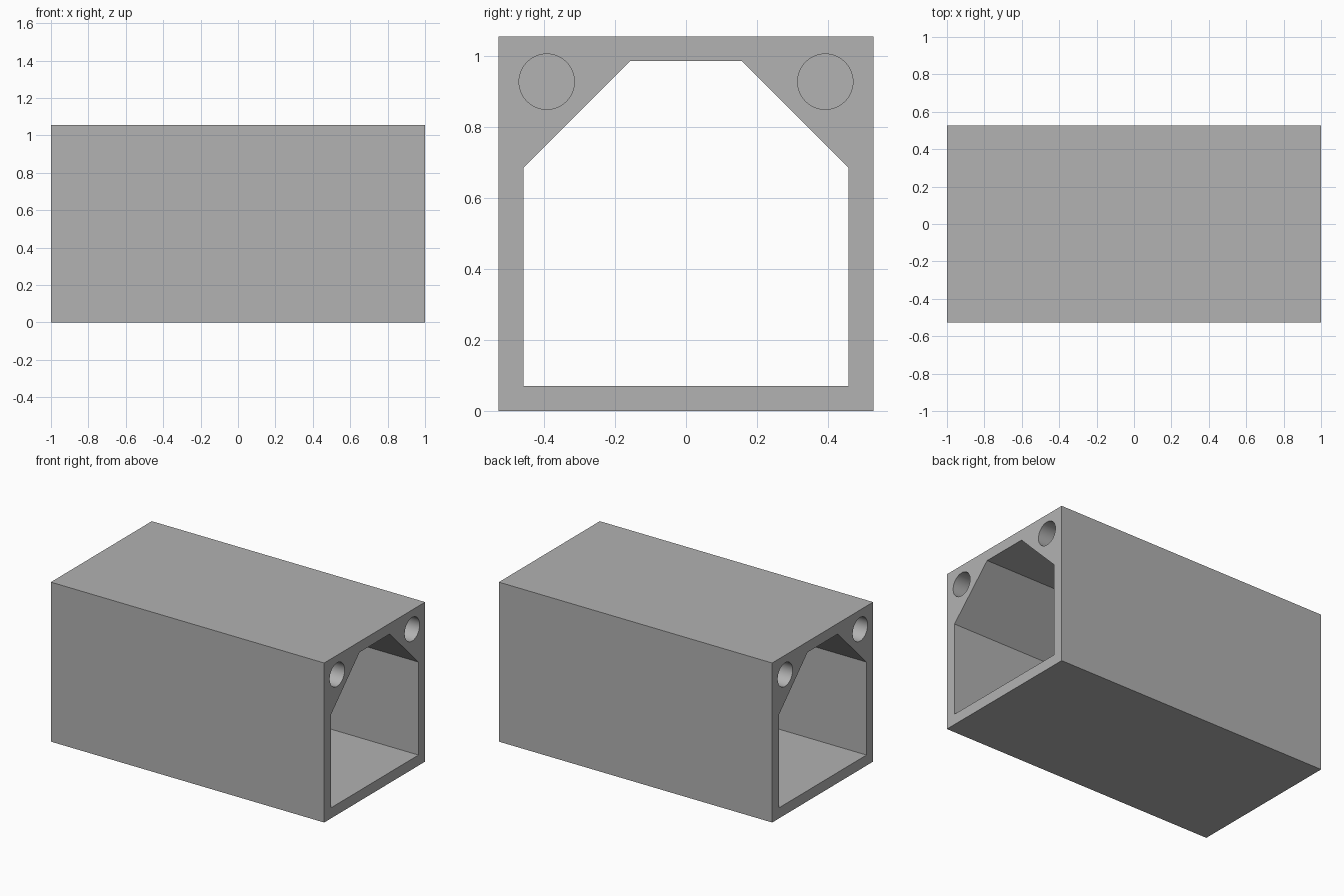
import bpy
import bmesh
import math
from mathutils import Matrix

if "Cube" in bpy.data.objects:
    bpy.data.objects.remove(bpy.data.objects["Cube"])

LENGTH, SIDE, WALL, CHAMFER = 2.0, 1.055, 0.07, 0.3
HOLE_RADIUS, HOLE_DEPTH = 0.078, 0.6
HOLE_Y, HOLE_Z = 0.392, 0.927

grey = bpy.data.materials.new("plain grey")
grey.use_nodes = True
colour = (0.447, 0.447, 0.447, 1)
grey.diffuse_color = colour
grey.node_tree.nodes["Principled BSDF"].inputs["Base Color"].default_value = colour


def make_object(name, bm):
    bmesh.ops.recalc_face_normals(bm, faces=bm.faces)
    mesh = bpy.data.meshes.new(name)
    bm.to_mesh(mesh)
    bm.free()
    mesh.materials.append(grey)
    obj = bpy.data.objects.new(name, mesh)
    bpy.context.collection.objects.link(obj)
    return obj


def prism(name, outline, length):
    """Extrude a (y, z) outline along x, centred on x = 0."""
    bm = bmesh.new()
    face = bm.faces.new([bm.verts.new((-length / 2, y, z)) for y, z in outline])
    result = bmesh.ops.extrude_face_region(bm, geom=[face])
    verts = [g for g in result["geom"] if isinstance(g, bmesh.types.BMVert)]
    bmesh.ops.translate(bm, verts=verts, vec=(length, 0, 0))
    return make_object(name, bm)


# Outer square block
half = SIDE / 2
housing = prism("housing", [(-half, 0), (half, 0), (half, SIDE), (-half, SIDE)], LENGTH)

# Tunnel through the whole length, with chamfered upper corners
w, top = half - WALL, SIDE - WALL
tunnel = prism("tunnel_cutter", [
    (-w, WALL), (w, WALL), (w, top - CHAMFER), (w - CHAMFER, top),
    (CHAMFER - w, top), (-w, top - CHAMFER)], LENGTH + 0.2)

# Blind screw holes in the upper corners of both ends
bm = bmesh.new()
for end in (-1, 1):
    for side in (-1, 1):
        place = Matrix.Translation((end * LENGTH / 2, side * HOLE_Y, HOLE_Z))
        bmesh.ops.create_cone(
            bm, cap_ends=True, segments=48, radius1=HOLE_RADIUS,
            radius2=HOLE_RADIUS, depth=2 * HOLE_DEPTH,
            matrix=place @ Matrix.Rotation(math.pi / 2, 4, "Y"))
holes = make_object("screw_hole_cutter", bm)

# Cut the housing, then discard the cutters
for cutter in (tunnel, holes):
    cutter.hide_render = True
    cut = housing.modifiers.new(cutter.name, "BOOLEAN")
    cut.operation = "DIFFERENCE"
    cut.solver = "EXACT"
    cut.object = cutter

bpy.context.view_layer.update()
evaluated = housing.evaluated_get(bpy.context.evaluated_depsgraph_get())
cut_mesh = bpy.data.meshes.new_from_object(evaluated)
housing.modifiers.clear()
housing.data = cut_mesh
cut_mesh.name = "housing"
cut_mesh.materials.clear()
cut_mesh.materials.append(grey)
for poly in cut_mesh.polygons:
    poly.material_index = 0
for cutter in (tunnel, holes):
    bpy.data.objects.remove(cutter)

# Smooth hole walls, sharp edges elsewhere
bpy.ops.object.select_all(action="DESELECT")
housing.select_set(True)
bpy.context.view_layer.objects.active = housing
bpy.ops.object.shade_smooth_by_angle(angle=math.radians(30))
